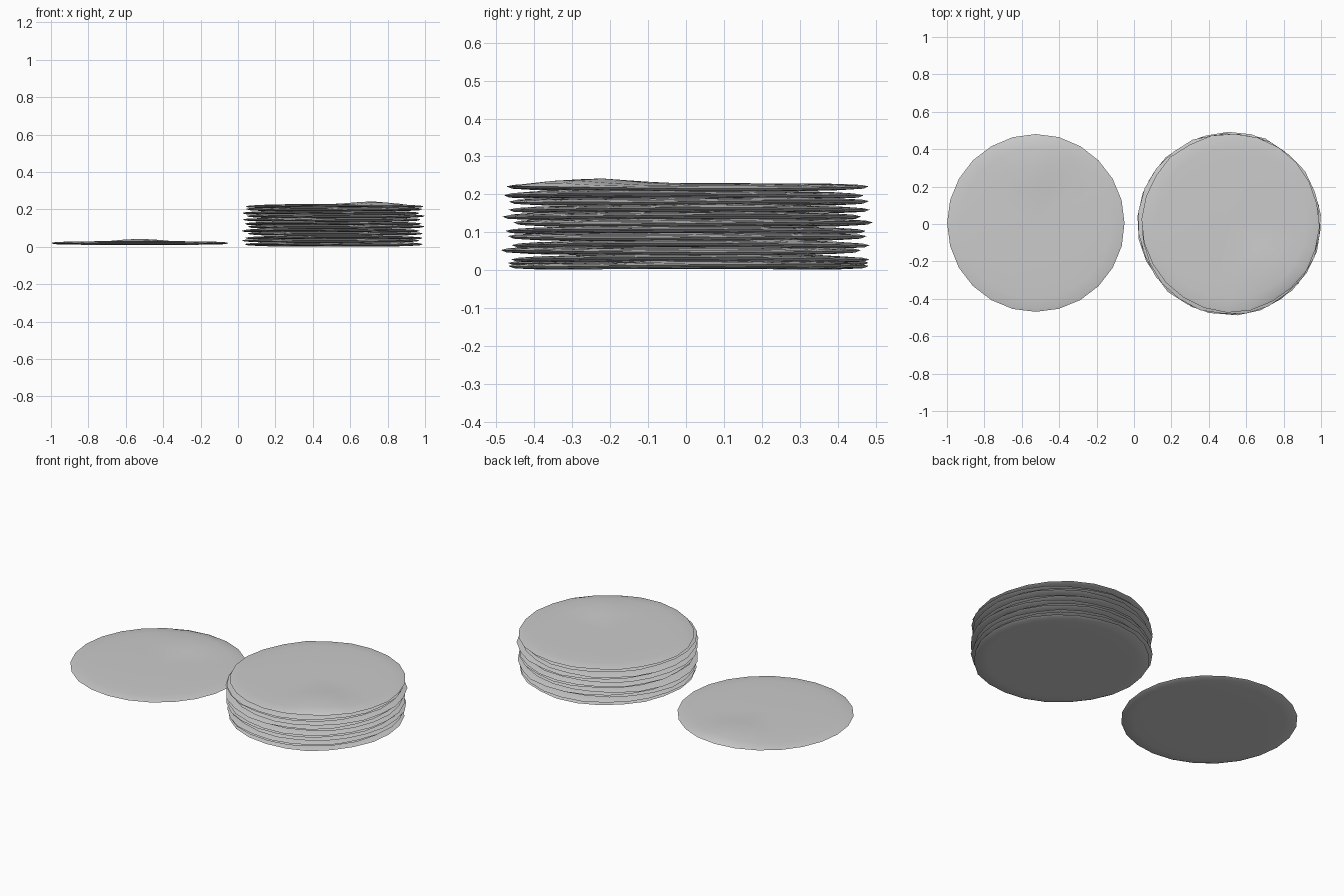
import bpy, bmesh, math, random

if "Cube" in bpy.data.objects:
    bpy.data.objects.remove(bpy.data.objects["Cube"])

random.seed(4)
SEG = 24


def smoothstep(t):
    t = max(0.0, min(1.0, t))
    return t * t * (3 - 2 * t)


def flatbread(name, x, y, z, radius=0.475, bump=(0.0, 0.3), bump_h=0.014, wobble=0.003, spin=0.0):
    """Thin round bread: flat underside, fine rim, softly puffed top with one bubble."""
    phase = random.uniform(0, 6.28)
    # (radius fraction, height, is on top surface)
    profile = [(0.5, 0.0, 0), (0.85, 0.0, 0), (0.97, 0.003, 0), (1.0, 0.009, 0),
               (0.96, 0.013, 1), (0.85, 0.016, 1), (0.65, 0.018, 1), (0.42, 0.019, 1), (0.2, 0.02, 1)]
    edge = [random.uniform(-1, 1) * wobble for _ in range(SEG)]
    bm = bmesh.new()

    def point(f, h, top, i):
        a = 2 * math.pi * i / SEG + spin
        r = f * (radius + edge[i] * f)
        px, py = r * math.cos(a), r * math.sin(a)
        h += wobble * 0.6 * f * f * math.sin(2 * a + phase)      # gentle warp
        if top:
            d = math.hypot(px - bump[0], py - bump[1])
            h += bump_h * smoothstep(1 - d / 0.24)
        return bm.verts.new((px, py, h))

    rings = [[point(f, h, t, i) for i in range(SEG)] for f, h, t in profile]
    for lower, upper in zip(rings, rings[1:]):
        for i in range(SEG):
            j = (i + 1) % SEG
            bm.faces.new((lower[i], lower[j], upper[j], upper[i]))
    for ring, h in ((rings[0], 0.0), (rings[-1], 0.02)):
        centre = bm.verts.new((0, 0, h))
        for i in range(SEG):
            bm.faces.new((ring[i], ring[(i + 1) % SEG], centre))
    bmesh.ops.recalc_face_normals(bm, faces=bm.faces)
    mesh = bpy.data.meshes.new(name)
    bm.to_mesh(mesh)
    bm.free()
    obj = bpy.data.objects.new(name, mesh)
    obj.location = (x, y, z)
    bpy.context.collection.objects.link(obj)
    bpy.context.view_layer.objects.active = obj
    obj.select_set(True)
    bpy.ops.object.shade_smooth_by_angle(angle=math.radians(40))
    obj.select_set(False)
    return obj


# Single flatbread lying on its own
flatbread("single_flatbread", -0.525, 0.005, 0.011, bump=(0.0, 0.32), wobble=0.001)

# Stack of slightly shifted flatbreads
COUNT = 12
for k in range(COUNT):
    shift = 0.014 if 0 < k < COUNT - 1 else 0.003
    a = k * 2.4
    top = k == COUNT - 1
    flatbread(f"stacked_flatbread_{k + 1}",
              0.51 + shift * math.cos(a) + (0.008 if top else 0), 0.003 + shift * math.sin(a),
              0.004 + k * 0.0187,
              radius=0.475,
              bump=(0.2, -0.25) if top else (0.3 * math.cos(a), 0.3 * math.sin(a)),
              bump_h=0.014 if top else 0.004,
              wobble=0.005, spin=a)
